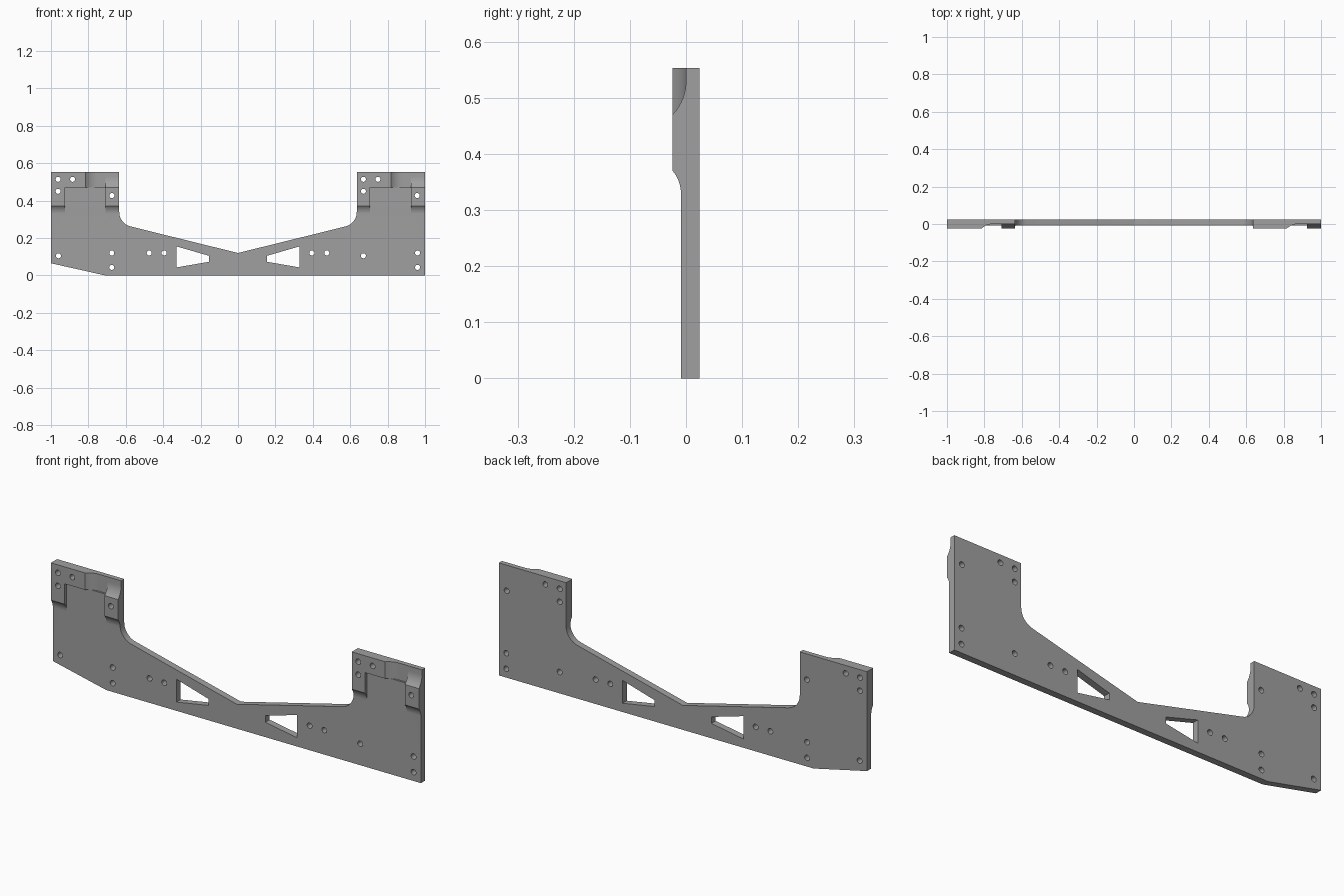
import bpy, bmesh, math
from mathutils import Vector

if "Cube" in bpy.data.objects:
    bpy.data.objects.remove(bpy.data.objects["Cube"])

BACK, PAD, FACE, POCKET, TOP = 0.024, -0.024, -0.009, 0.0, 0.553


def prism(bm, pts, axis, lo, hi):
    """Extrude a 2D profile along an axis: 'x' uses (y,z), 'y' uses (x,z), 'z' uses (x,y)."""
    def place(p, d):
        return {'x': (d, p[0], p[1]), 'y': (p[0], d, p[1]), 'z': (p[0], p[1], d)}[axis]
    a = [bm.verts.new(place(p, lo)) for p in pts]
    b = [bm.verts.new(place(p, hi)) for p in pts]
    fs = [bm.faces.new(a), bm.faces.new(b[::-1])]
    n = len(pts)
    for i in range(n):
        j = (i + 1) % n
        fs.append(bm.faces.new((a[i], b[i], b[j], a[j])))
    bmesh.ops.recalc_face_normals(bm, faces=fs)


def make(name, bm):
    me = bpy.data.meshes.new(name)
    bm.to_mesh(me)
    bm.free()
    ob = bpy.data.objects.new(name, me)
    bpy.context.collection.objects.link(ob)
    return ob


def sweep(depth, length, n=8):
    """Circular run-out: (distance from tangent end, rise) pairs."""
    r = (length ** 2 + depth ** 2) / (2 * depth)
    return [(length * i / n, r - math.sqrt(r * r - (length * i / n) ** 2)) for i in range(n + 1)]


def fillet(corner, d1, d2, r, n=10):
    """Round a corner between the unit directions d1 and d2 leaving it."""
    c, d1, d2 = Vector(corner), Vector(d1).normalized(), Vector(d2).normalized()
    half = math.acos(d1.dot(d2)) / 2
    centre = c + (d1 + d2).normalized() * (r / math.sin(half))
    t = r / math.tan(half)
    v1, v2 = c + d1 * t - centre, c + d2 * t - centre
    out = []
    for i in range(n + 1):
        k = i / n
        w = math.pi - 2 * half
        v = (v1 * math.sin((1 - k) * w) + v2 * math.sin(k * w)) / math.sin(w)
        out.append(tuple(centre + v))
    return out


# Full-thickness blank with the V-shaped, filleted upper edge
slope = 0.247
right_fillet = fillet((0.635, 0.12 + slope * 0.635), (0, 1), (-1, -slope), 0.08)
left_fillet = [(-x, z) for x, z in reversed(right_fillet)]
outline = ([(-1, 0.065), (-0.71, 0), (1, 0), (1, TOP), (0.635, TOP)] + right_fillet
           + [(0, 0.12)] + left_fillet + [(-0.635, TOP), (-1, TOP)])
bm = bmesh.new()
prism(bm, outline, 'y', PAD, BACK)
plate = make("bracket_plate", bm)
cutters = []

# Relief of the main front face, with curved run-out below the pads
bm = bmesh.new()
prof = [(-0.1, -0.1), (FACE, -0.1)] + [(FACE - h, 0.329 + u) for u, h in sweep(FACE - PAD, 0.041)]
prism(bm, prof + [(-0.1, 0.37)], 'x', -1.1, 1.1)
cutters.append(make("face_cutter", bm))

# Notch between the pads, one per upright
bm = bmesh.new()
for dx in (0, 1.632):
    prism(bm, [(-0.925 + dx, 0.3), (-0.708 + dx, 0.3), (-0.708 + dx, 0.47), (-0.925 + dx, 0.47)],
          'y', -0.1, FACE)
cutters.append(make("notch_cutter", bm))

# Top pocket with a sideways run-out
bm = bmesh.new()
for dx in (0, 1.632):
    ramp = [(-0.755 + dx - u, POCKET - h) for u, h in sweep(POCKET - PAD, 0.06)]
    prism(bm, [(-0.708 + dx, -0.1), (-0.708 + dx, POCKET)] + ramp + [(-0.815 + dx, -0.1)],
          'z', 0.47, 0.7)
cutters.append(make("pocket_cutter", bm))

# Top pocket with a downward run-out above the lower pad
bm = bmesh.new()
for dx in (0, 1.632):
    ramp = [(POCKET - h, 0.53 - u) for u, h in sweep(POCKET - PAD, 0.06)]
    prism(bm, [(-0.1, 0.7), (POCKET, 0.7)] + ramp + [(-0.1, 0.47)],
          'x', -0.708 + dx, -0.6 + dx)
cutters.append(make("run_out_cutter", bm))

# Bolt holes and the two tapered windows
holes = [(-0.96, 0.105), (-0.675, 0.12), (-0.675, 0.043), (0.67, 0.105), (0.96, 0.12), (0.96, 0.043)]
for s in (-1, 1):
    holes += [(s * 0.475, 0.12), (s * 0.395, 0.12)]
for dx in (0, 1.632):
    holes += [(x + dx, z) for x, z in ((-0.962, 0.514), (-0.884, 0.514), (-0.962, 0.45), (-0.674, 0.427))]
bm = bmesh.new()
for x, z in holes:
    ring = [(x + 0.0135 * math.cos(a * math.tau / 24), z + 0.0135 * math.sin(a * math.tau / 24))
            for a in range(24)]
    prism(bm, ring, 'y', -0.1, 0.1)
for s in (-1, 1):
    prism(bm, [(s * 0.328, 0.155), (s * 0.155, 0.105), (s * 0.155, 0.073), (s * 0.328, 0.043)],
          'y', -0.1, 0.1)
cutters.append(make("hole_cutter", bm))

# Apply every cut, then drop the cutters
bpy.context.view_layer.objects.active = plate
plate.select_set(True)
for c in cutters:
    mod = plate.modifiers.new("cut", 'BOOLEAN')
    mod.operation, mod.solver, mod.object = 'DIFFERENCE', 'EXACT', c
    bpy.ops.object.modifier_apply(modifier=mod.name)
    bpy.data.objects.remove(c)

# Plain grey finish
grey = bpy.data.materials.new("plain_grey")
grey.diffuse_color = (0.35, 0.35, 0.35, 1)
grey.use_nodes = True
grey.node_tree.nodes["Principled BSDF"].inputs["Base Color"].default_value = grey.diffuse_color
plate.data.materials.clear()
plate.data.materials.append(grey)
bpy.ops.object.shade_smooth_by_angle(angle=math.radians(25))
